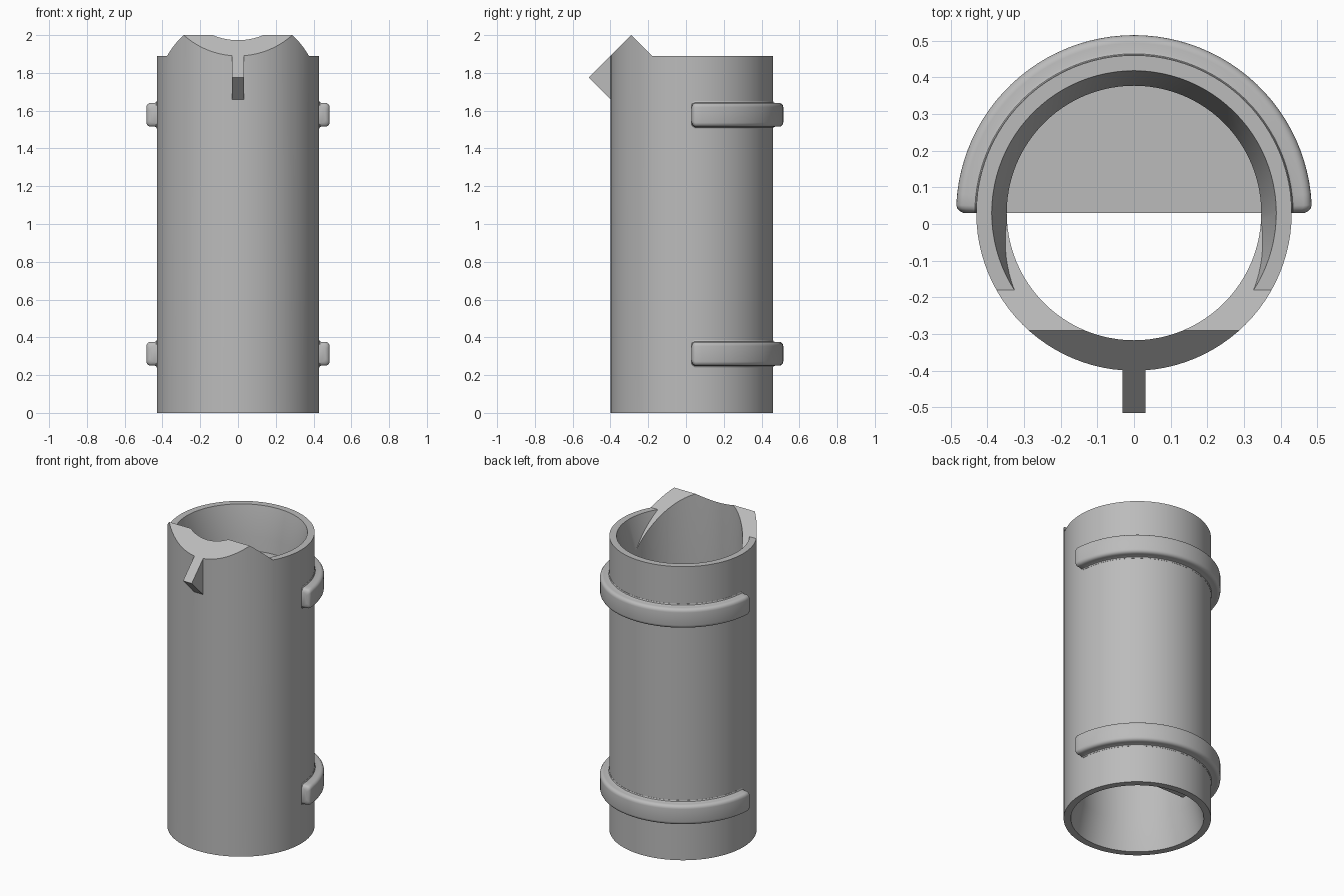
import bpy, bmesh, math
from mathutils import Vector

if "Cube" in bpy.data.objects:
    bpy.data.objects.remove(bpy.data.objects["Cube"])

CY = 0.03          # tube axis in y
R, BORE, LIP = 0.43, 0.347, 0.388
RIM = 1.89
SEG = 96

grey = bpy.data.materials.new("plain_grey")
grey.diffuse_color = (0.5, 0.5, 0.5, 1)
grey.use_nodes = True
grey.node_tree.nodes["Principled BSDF"].inputs["Base Color"].default_value = grey.diffuse_color


def finish(name, bm):
    bmesh.ops.recalc_face_normals(bm, faces=bm.faces)
    me = bpy.data.meshes.new(name)
    bm.to_mesh(me)
    bm.free()
    me.materials.append(grey)
    ob = bpy.data.objects.new(name, me)
    bpy.context.collection.objects.link(ob)
    return ob


def lathe(name, profile, cut=None):
    """Solid of revolution from (radius, z) points; cut = (point, normal) drops the normal side."""
    bm = bmesh.new()
    rings = [[bm.verts.new((r * math.cos(2 * math.pi * i / SEG),
                            CY + r * math.sin(2 * math.pi * i / SEG), z))
              for i in range(SEG)] for r, z in profile]
    for a, b in zip(rings, rings[1:]):
        for i in range(SEG):
            j = (i + 1) % SEG
            bm.faces.new((a[i], a[j], b[j], b[i]))
    bm.faces.new(rings[0])
    bm.faces.new(rings[-1])
    if cut:
        res = bmesh.ops.bisect_plane(bm, geom=bm.verts[:] + bm.edges[:] + bm.faces[:], dist=1e-5,
                                     plane_co=cut[0], plane_no=cut[1], clear_outer=True)
        edges = [e for e in res["geom_cut"] if isinstance(e, bmesh.types.BMEdge)]
        bmesh.ops.holes_fill(bm, edges=edges, sides=0)
    return finish(name, bm)


def prism(name, pts, half):
    """Side-view (y, z) outline given a width along x."""
    bm = bmesh.new()
    a, b = [[bm.verts.new((x, y, z)) for y, z in pts] for x in (-half, half)]
    bm.faces.new(a)
    bm.faces.new(b)
    for i in range(len(pts)):
        j = (i + 1) % len(pts)
        bm.faces.new((a[i], a[j], b[j], b[i]))
    return finish(name, bm)


def combine(ob, other, op):
    m = ob.modifiers.new(op, 'BOOLEAN')
    m.operation, m.solver, m.object = op, 'EXACT', other
    bpy.context.view_layer.objects.active = ob
    bpy.ops.object.modifier_apply(modifier=m.name)
    bpy.data.objects.remove(other)


def clip_profile(d, h=0.063, top=0.485, c=0.022):
    """Band section with rounded corners and a small foot, shrunk by d."""
    up = [(0.41, h + 0.01 - d), (R + 0.001, h + 0.01 - d), (R + 0.004, h + 0.003 - d), (R + 0.011, h - d)]
    for k in range(5):
        t = math.pi / 2 * (1 - k / 4)
        up.append((top - d - c + c * math.cos(t), h - d - c + c * math.sin(t)))
    return up + [(r, -z) for r, z in reversed(up)]


def clip(name, z0):
    ends = [(0, 0.02), (0.012, 0.009), (0.026, 0.003), (0.045, 0)]
    n = 48
    mid = [(0.045 + (math.pi - 0.09) * i / n, 0) for i in range(1, n)]
    steps = ends + mid + [(math.pi - a, d) for a, d in reversed(ends)]
    bm = bmesh.new()
    rings = [[bm.verts.new((r * math.cos(a), CY + r * math.sin(a), z0 + z))
              for r, z in clip_profile(d)] for a, d in steps]
    for p, q in zip(rings, rings[1:]):
        for i in range(len(p)):
            j = (i + 1) % len(p)
            bm.faces.new((p[i], p[j], q[j], q[i]))
    bm.faces.new(rings[0])
    bm.faces.new(rings[-1])
    return finish(name, bm)


# tube with raised slanted front lip
tube = lathe("tube", [(R, 0), (R, 2.1)])
combine(tube, prism("top_cut", [(-0.6, 1.69), (-0.29, 2.0), (-0.18, RIM), (0.6, RIM),
                                (0.6, 2.3), (-0.6, 2.3)], 0.6), 'DIFFERENCE')
# bore, flared at the bottom
combine(tube, lathe("bore_cut", [(LIP + 0.002, -0.01), (LIP, 0), (BORE, 0.19), (BORE, 2.2)]), 'DIFFERENCE')
# flared mouth, kept behind the slanted lip
combine(tube, lathe("mouth_cut", [(BORE - 0.03, 1.70), (BORE, 1.70), (LIP, RIM), (LIP + 0.003, 1.905)],
                    (Vector((0, -0.18, RIM)), Vector((0, -1, -1)).normalized())), 'DIFFERENCE')

# half core filling the back of the bore
core = lathe("half_core", [(BORE + 0.012, 0.27), (BORE + 0.012, 1.61)],
             (Vector((0, CY, 0)), Vector((0, -1, 0))))

# pointed peg under the front lip
peg = prism("front_peg", [(-0.515, 1.775), (-0.398, 1.892), (-0.38, 1.89), (-0.38, 1.64)], 0.031)

# two half-round bands
parts = [tube, core, peg, clip("lower_band", 0.313), clip("upper_band", 1.578)]

for ob in parts:
    bpy.ops.object.select_all(action='DESELECT')
    ob.select_set(True)
    bpy.context.view_layer.objects.active = ob
    bpy.ops.object.shade_smooth_by_angle(angle=math.radians(30))
